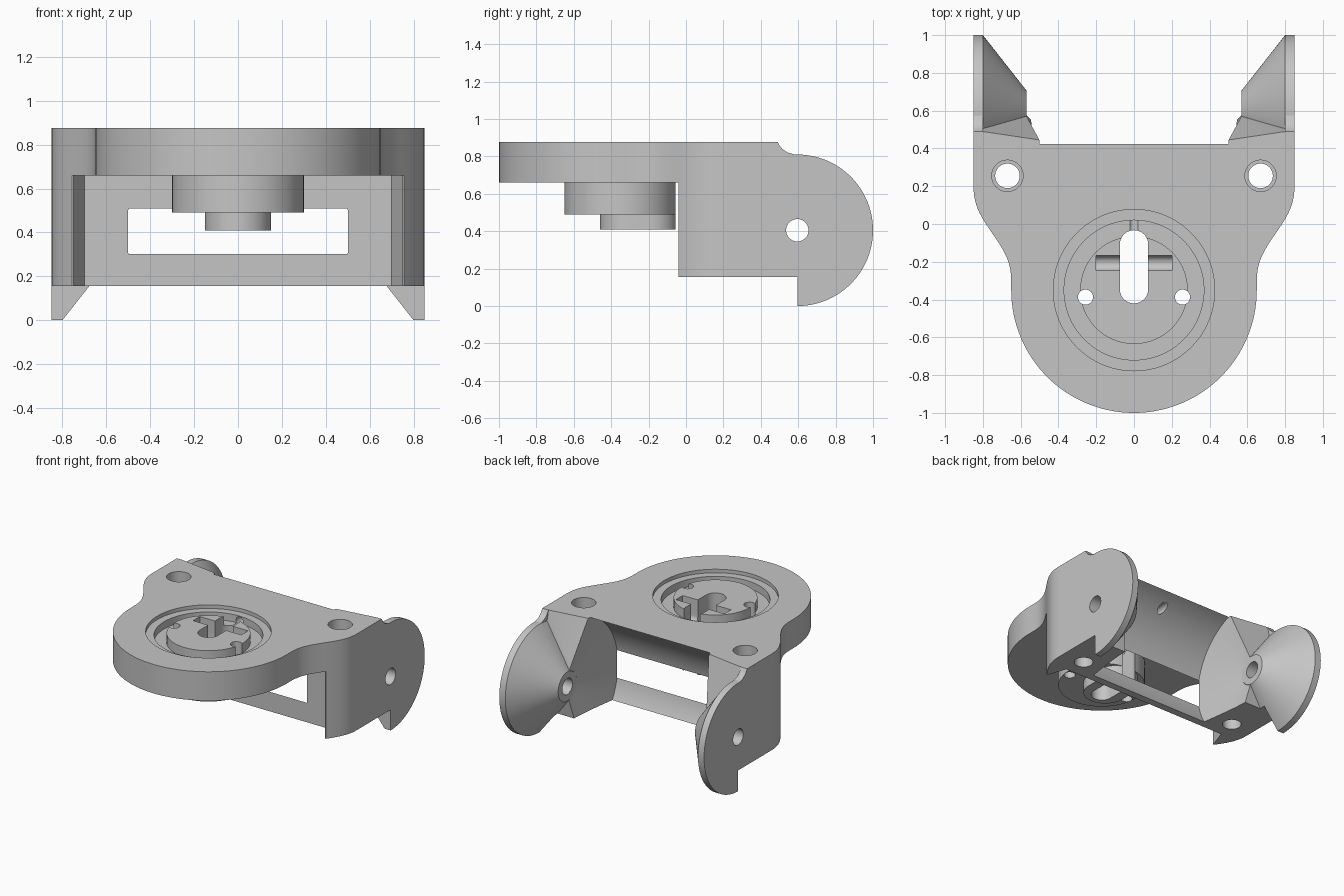
import bpy, bmesh, math

cube = bpy.data.objects.get("Cube")
if cube:
    bpy.data.objects.remove(cube, do_unlink=True)

grey = bpy.data.materials.new("plain grey")
grey.use_nodes = True
grey.diffuse_color = (0.56, 0.56, 0.56, 1)
grey.node_tree.nodes["Principled BSDF"].inputs["Base Color"].default_value = grey.diffuse_color

PIVOT = (0.595, 0.405)   # y, z of the pivot axis
DIAL = (0, -0.35)        # x, y of the round socket


def loft(name, rings):
    """Closed solid through matching rings of points."""
    bm = bmesh.new()
    rows = [[bm.verts.new(p) for p in ring] for ring in rings]
    n = len(rows[0])
    for a, b in zip(rows, rows[1:]):
        for i in range(n):
            j = (i + 1) % n
            bm.faces.new((a[i], a[j], b[j], b[i]))
    bm.faces.new(rows[0])
    bm.faces.new(rows[-1])
    bmesh.ops.recalc_face_normals(bm, faces=bm.faces)
    mesh = bpy.data.meshes.new(name)
    bm.to_mesh(mesh)
    bm.free()
    mesh.materials.append(grey)
    ob = bpy.data.objects.new(name, mesh)
    bpy.context.collection.objects.link(ob)
    return ob


def place(axis, u, v, h):
    return {"x": (h, u, v), "y": (u, h, v), "z": (u, v, h)}[axis]


def prism(name, pts, axis, lo, hi):
    return loft(name, [[place(axis, u, v, h) for u, v in pts] for h in (lo, hi)])


def lathe(name, centre, axis, profile, n=96):
    """Stack of circles: profile holds (height along axis, radius)."""
    turn = [2 * math.pi * i / n for i in range(n)]
    return loft(name, [[place(axis, centre[0] + r * math.cos(t), centre[1] + r * math.sin(t), h)
                        for t in turn] for h, r in profile])


def drum(centre, r, lo, hi, axis="z", n=64):
    return lathe("cutter", centre, axis, [(lo, r), (hi, r)], n)


def box(x, y, z):
    return prism("cutter", [(x[0], y[0]), (x[1], y[0]), (x[1], y[1]), (x[0], y[1])], "z", *z)


def stadium(name, r, y0, y1, lo, hi):
    """Rounded slot along y, centred on x = 0."""
    pts = []
    for i in range(25):
        t = math.pi * i / 24
        pts.append((r * math.cos(t), y1 - r + r * math.sin(t)))
    for i in range(25):
        t = math.pi * (1 + i / 24)
        pts.append((r * math.cos(t), y0 + r + r * math.sin(t)))
    return prism(name, pts, "z", lo, hi)


def combine(ob, other, how="DIFFERENCE"):
    mod = ob.modifiers.new("cut", "BOOLEAN")
    mod.operation, mod.solver, mod.object = how, "EXACT", other
    bpy.context.view_layer.update()
    graph = bpy.context.evaluated_depsgraph_get()
    mesh = bpy.data.meshes.new_from_object(ob.evaluated_get(graph))
    ob.modifiers.clear()
    ob.data = mesh
    bpy.data.objects.remove(other, do_unlink=True)


# Body: plan outline crossed with side profile
half = []
for i in range(33):
    t = math.pi * (i / 64 - 0.5)
    half.append((0.65 * math.cos(t), DIAL[1] + 0.65 * math.sin(t)))
for i in range(25):
    t = i / 24
    s = t ** 3 * (t * (6 * t - 15) + 10)
    half.append((0.65 + 0.2 * s, -0.32 + 0.54 * t))
half.append((0.85, 0.8))
outline = half + [(-x, y) for x, y in reversed(half[1:])]
body = prism("body", outline, "z", -0.2, 1.2)
side = [(-1.2, 0.66), (-0.04, 0.66), (-0.04, 0.155), (0.55, 0.155), PIVOT, (0.53, 0.79),
        (0.575, 0.812), (0.54, 0.822), (0.515, 0.84), (0.50, 0.858), (0.49, 0.877), (-1.2, 0.877)]
combine(body, prism("profile", side, "x", -1, 1), "INTERSECT")

# Front recess; the rear cavity breaks through it as a window
combine(body, prism("recess", [(-0.753, -0.05), (0.753, -0.05), (0.70, 0.104), (-0.70, 0.104)],
                    "z", 0.1, 0.66))
combine(body, lathe("cavity", PIVOT, "x", [(-0.57, 0.11), (-0.5, 0.502), (0.5, 0.502), (0.57, 0.11)], 128))

# Cheeks sweep from the hub up to a slanted plate edge
for s in (-1, 1):
    low = [(s * 0.49, 0.595), (s * 0.80, 0.595), (s * 0.80, 0.62), (s * 0.49, 0.62)]
    top = [(s * 0.49, 0.436), (s * 0.80, 0.482), (s * 0.80, 0.62), (s * 0.49, 0.62)]
    combine(body, loft("sweep", [[(x, y, 0.405) for x, y in low], [(x, y, 0.9) for x, y in top]]))
combine(body, drum(PIVOT, 0.06, -1, 1, "x", 48))

# Conical pivot ears, joined to the cheeks
for s in (-1, 1):
    ear = lathe("ear", PIVOT, "x", [(s * 0.568, 0.11), (s * 0.80, 0.405), (s * 0.85, 0.405)])
    combine(ear, box((-1, 1), (0, 0.595), (-0.5, 0.155)))
    combine(ear, box((-1, 1), (0, 0.40), (-0.5, 1.2)))
    combine(ear, drum(PIVOT, 0.06, -1, 1, "x", 48))
    combine(body, ear, "UNION")

# Stepped round socket, grub hole and screw holes
combine(body, drum(DIAL, 0.427, 0.85, 1, n=96))
combine(body, drum(DIAL, 0.37, 0.795, 1, n=96))
combine(body, drum((0, 0.815), 0.03, -0.04, 0.45, "y", 24))
for s in (-1, 1):
    combine(body, drum((s * 0.67, 0.255), 0.065, 0, 1))
    combine(body, drum((s * 0.67, 0.255), 0.083, 0.5, 1))

# Hub: raised disc above, boss and rounded foot below
hub = lathe("hub", DIAL, "z", [(0.49, 0.30), (0.70, 0.30), (0.70, 0.285), (0.865, 0.285)])
combine(hub, stadium("foot", 0.15, -0.46, -0.046, 0.41, 0.49), "UNION")

# Cross groove, key slot and small holes pass through both
for ob in (body, hub):
    combine(ob, box((-0.2, 0.2), (-0.247, -0.167), (0.74, 1)))
    combine(ob, drum((-0.207, 0.74), 0.04, -0.2, 0.2, "x", 32))
    combine(ob, stadium("slot", 0.075, -0.42, -0.033, 0.3, 1))
    for s in (-1, 1):
        combine(ob, drum((s * 0.257, -0.387), 0.04, 0.3, 1, n=32))

# Smooth curved faces, keep sharp edges
bpy.ops.object.select_all(action="DESELECT")
for ob in (body, hub):
    ob.select_set(True)
bpy.context.view_layer.objects.active = body
bpy.ops.object.shade_smooth_by_angle(angle=math.radians(25))
